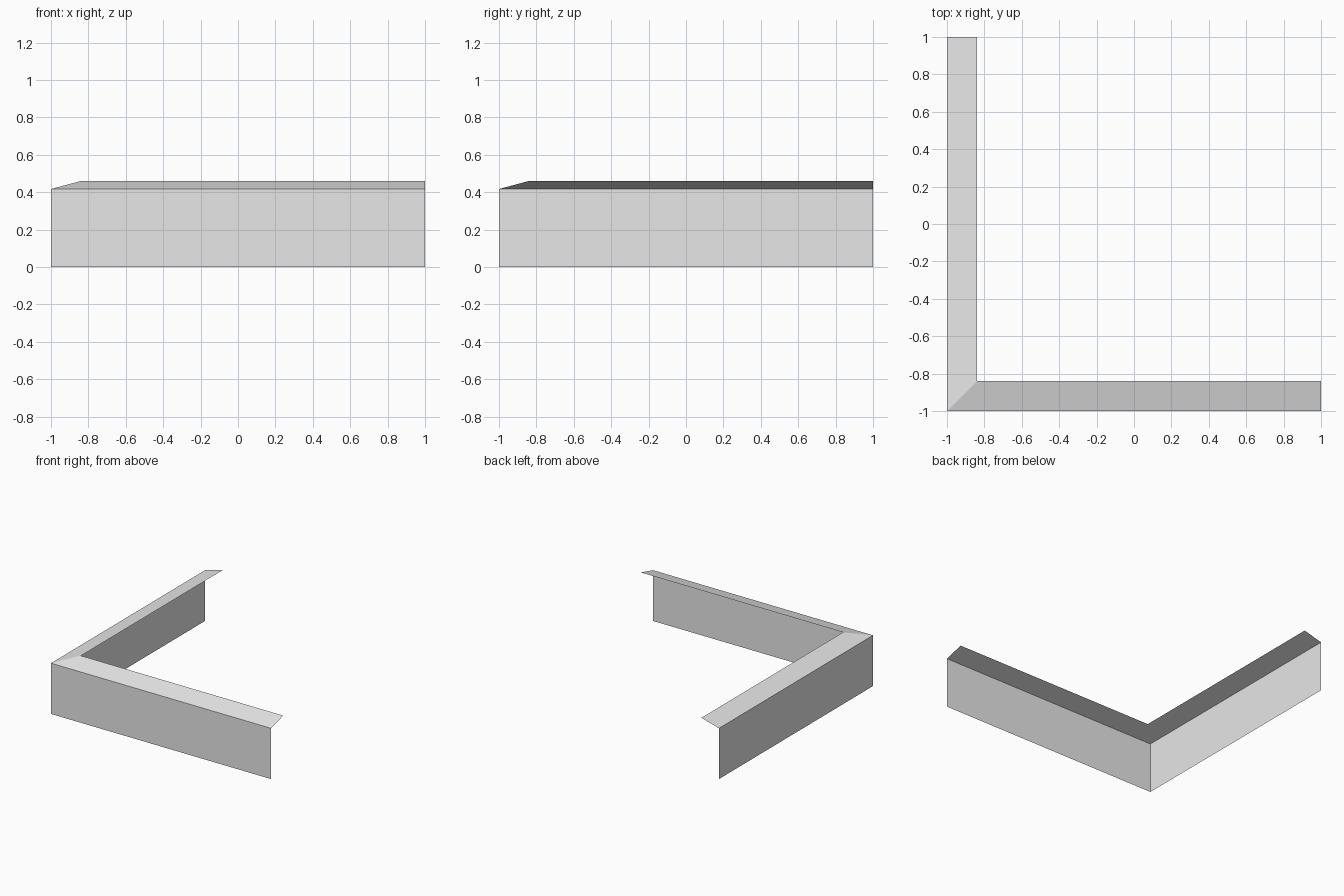
import bpy
import bmesh

cube = bpy.data.objects.get("Cube")
if cube:
    bpy.data.objects.remove(cube, do_unlink=True)

EAVE, RIDGE, DEPTH = 0.417, 0.46, 0.16

grey = bpy.data.materials.new("plain_grey")
grey.use_nodes = True
colour = (0.8, 0.8, 0.8, 1)
grey.diffuse_color = colour
grey.node_tree.nodes["Principled BSDF"].inputs["Base Color"].default_value = colour


def corner_path(inset, z):
    """L-shaped path along the left and front edges, mitred at the corner."""
    e = -1 + inset
    return [(e, 1, z), (e, e, z), (1, e, z)]


def corner_strip(name, lower, upper):
    """Thin sheet joining two L-shaped paths, each given as (inset, height)."""
    bm = bmesh.new()
    a, b = ([bm.verts.new(p) for p in corner_path(*edge)] for edge in (lower, upper))
    for i in range(2):
        bm.faces.new((a[i], a[i + 1], b[i + 1], b[i]))
    mesh = bpy.data.meshes.new(name)
    bm.to_mesh(mesh)
    bm.free()
    mesh.materials.append(grey)
    obj = bpy.data.objects.new(name, mesh)
    bpy.context.collection.objects.link(obj)
    return obj


# Upright walls meeting at the corner
corner_strip("corner_walls", (0, 0), (0, EAVE))

# Sloping ledge leaning inward from the top of the walls
corner_strip("sloping_ledge", (0, EAVE), (DEPTH, RIDGE))
